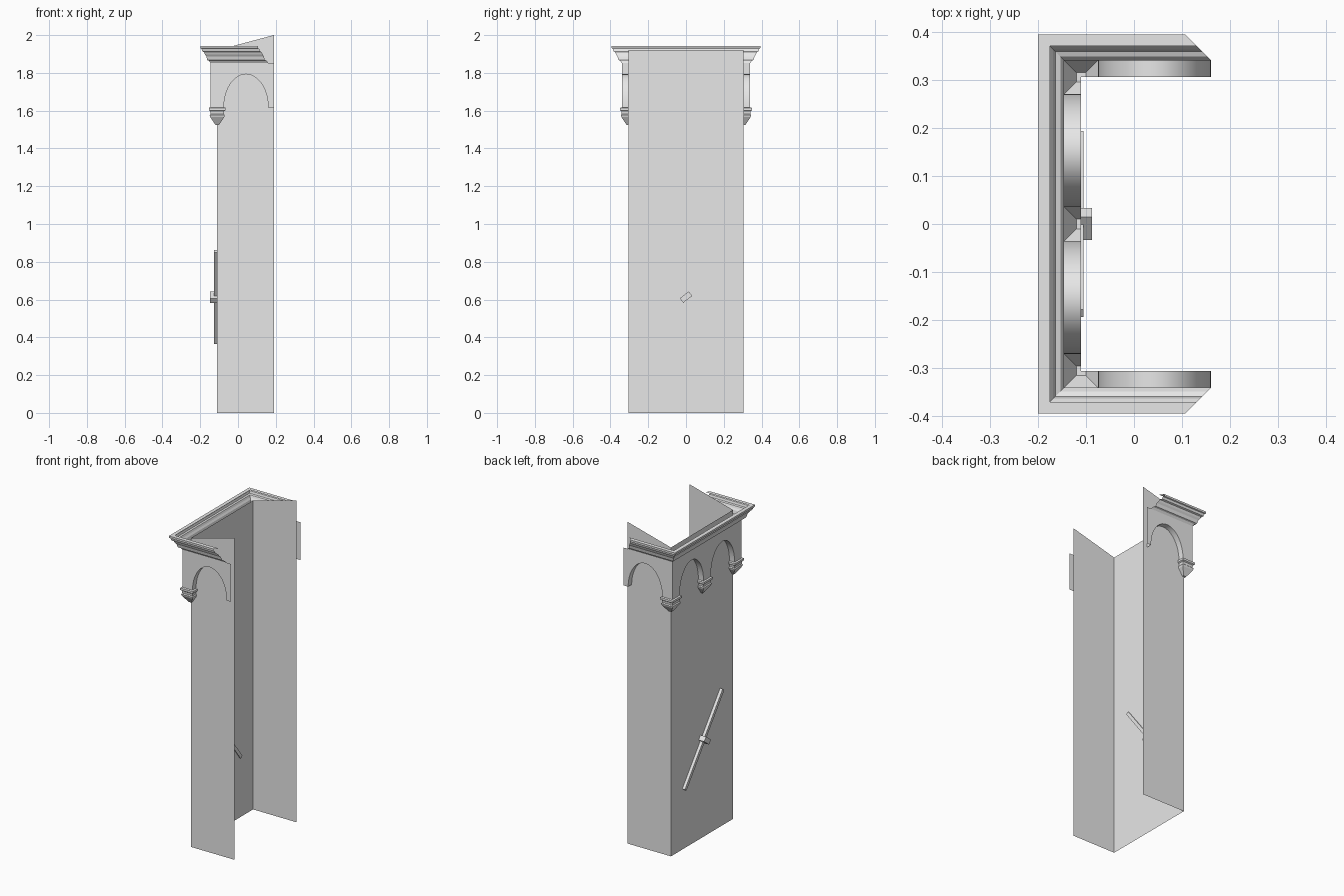
import bpy, bmesh, math

cube = bpy.data.objects.get("Cube")
if cube:
    bpy.data.objects.remove(cube, do_unlink=True)

stone = bpy.data.materials.new("plain_grey")
stone.use_nodes = True
stone.diffuse_color = (0.8, 0.8, 0.8, 1)
stone.node_tree.nodes["Principled BSDF"].inputs["Base Color"].default_value = (0.8, 0.8, 0.8, 1)

WALL_X, WALL_Y, OPEN_X = -0.11, 0.305, 0.19   # wall planes and open end
DEPTH = 0.035                                 # frieze projection
SPRING, APEX, FRIEZE_TOP = 1.617, 1.793, 1.852
HALF_SPAN = 0.1175


def finish(name, bm, smooth=False):
    bmesh.ops.remove_doubles(bm, verts=bm.verts, dist=0.0001)
    bmesh.ops.recalc_face_normals(bm, faces=bm.faces)
    mesh = bpy.data.meshes.new(name)
    bm.to_mesh(mesh)
    bm.free()
    mesh.materials.append(stone)
    obj = bpy.data.objects.new(name, mesh)
    bpy.context.collection.objects.link(obj)
    if smooth:
        bpy.ops.object.select_all(action='DESELECT')
        obj.select_set(True)
        bpy.context.view_layer.objects.active = obj
        bpy.ops.object.shade_smooth_by_angle(angle=math.radians(30))
    return obj


def loft(bm, rows):
    """Join successive rows of points with quads."""
    grid = [[bm.verts.new(p) for p in row] for row in rows]
    for a, b in zip(grid, grid[1:]):
        for i in range(len(a) - 1):
            bm.faces.new((a[i], a[i + 1], b[i + 1], b[i]))
    return grid


# Three thin shaft walls, open at the back, with sloping side tops
plan = [(OPEN_X, -WALL_Y, 2.0), (WALL_X, -WALL_Y, 1.92),
        (WALL_X, WALL_Y, 1.92), (OPEN_X, WALL_Y, 2.0)]
bm = bmesh.new()
loft(bm, [[(x, y, 0) for x, y, z in plan], plan])
finish("shaft_walls", bm)


# Arched frieze panels
def arch_points(centre, steps=24):
    pts = []
    for i in range(steps + 1):
        a = math.pi * (1 - i / steps)
        pts.append((centre + HALF_SPAN * math.cos(a),
                    SPRING + (APEX - SPRING) * math.sin(a)))
    return pts


def frieze(name, start, end, centres, place):
    """place(s, d, z) maps distance along the wall and depth to a point."""
    bm = bmesh.new()
    arches = [arch_points(c) for c in centres]
    edge = [(start, SPRING)] + [p for arch in arches for p in arch] + [(end, SPRING)]
    loft(bm, [[place(s, DEPTH, z) for s, z in edge],
              [place(s, DEPTH, FRIEZE_TOP) for s, z in edge]])
    for arch in arches:
        loft(bm, [[place(s, d, z) for s, z in arch] for d in (0, DEPTH)])
    finish(name, bm, smooth=True)


side_centre = WALL_X + DEPTH + HALF_SPAN
for name, sign in (("front_frieze", -1), ("back_frieze", 1)):
    frieze(name, WALL_X - DEPTH, OPEN_X, [side_centre],
           lambda s, d, z: (s, sign * (WALL_Y + d), z))
frieze("right_frieze", -WALL_Y - DEPTH, WALL_Y + DEPTH, [-0.1525, 0.1525],
       lambda s, d, z: (WALL_X - d, s, z))

# Stepped cornice, mitred at the corners and at its free ends
profile = [(0.37, 1.943), (0.394, 1.943), (0.394, 1.931), (0.388, 1.928),
           (0.384, 1.914), (0.375, 1.91), (0.37, 1.898), (0.363, 1.888),
           (0.358, 1.868), (0.348, 1.864), (0.34, FRIEZE_TOP)]
bm = bmesh.new()
rows = []
for off, z in profile:
    x = 0.195 - off
    rows.append([(0.5 - off, -off, z), (x, -off, z), (x, off, z), (0.5 - off, off, z)])
loft(bm, rows)
finish("cornice", bm)

# Hanging corbels: height and half width of each step
steps = [(1.618, 0.035), (1.615, 0.044), (1.602, 0.044), (1.597, 0.037),
         (1.582, 0.035), (1.577, 0.04), (1.566, 0.037), (1.525, 0.01)]


def corbel(name, outline):
    bm = bmesh.new()
    grid = loft(bm, [[(x, y, z) for x, y in outline(h)] for z, h in steps])
    z, h = steps[-1]
    bm.faces.new(grid[-1])
    finish(name, bm)


def corner_outline(sign):
    def outline(h):
        local = [(0, 0), (h, 0), (h, h), (-h, h), (-h, -h), (0, -h), (0, 0)]
        return [(WALL_X + x, sign * (WALL_Y + y)) for x, y in local[1:-1]] + [(WALL_X, sign * WALL_Y)]
    return outline


corbel("front_corbel", corner_outline(-1))
corbel("back_corbel", corner_outline(1))
corbel("middle_corbel", lambda h: [(WALL_X, h), (WALL_X - h, h), (WALL_X - h, -h), (WALL_X, -h)])


# Slanted bar and its cross bracket
def slanted_box(name, x0, x1, width, length):
    bm = bmesh.new()
    bmesh.ops.create_cube(bm, size=1)
    bmesh.ops.scale(bm, vec=(x1 - x0, width, length), verts=bm.verts)
    obj = finish(name, bm)
    obj.location = ((x0 + x1) / 2, 0, 0.613)
    obj.rotation_euler.x = math.radians(37.5)


slanted_box("slanted_bar", -0.128, -0.105, 0.02, 0.61)
slanted_box("bar_bracket", -0.148, -0.087, 0.06, 0.03)
